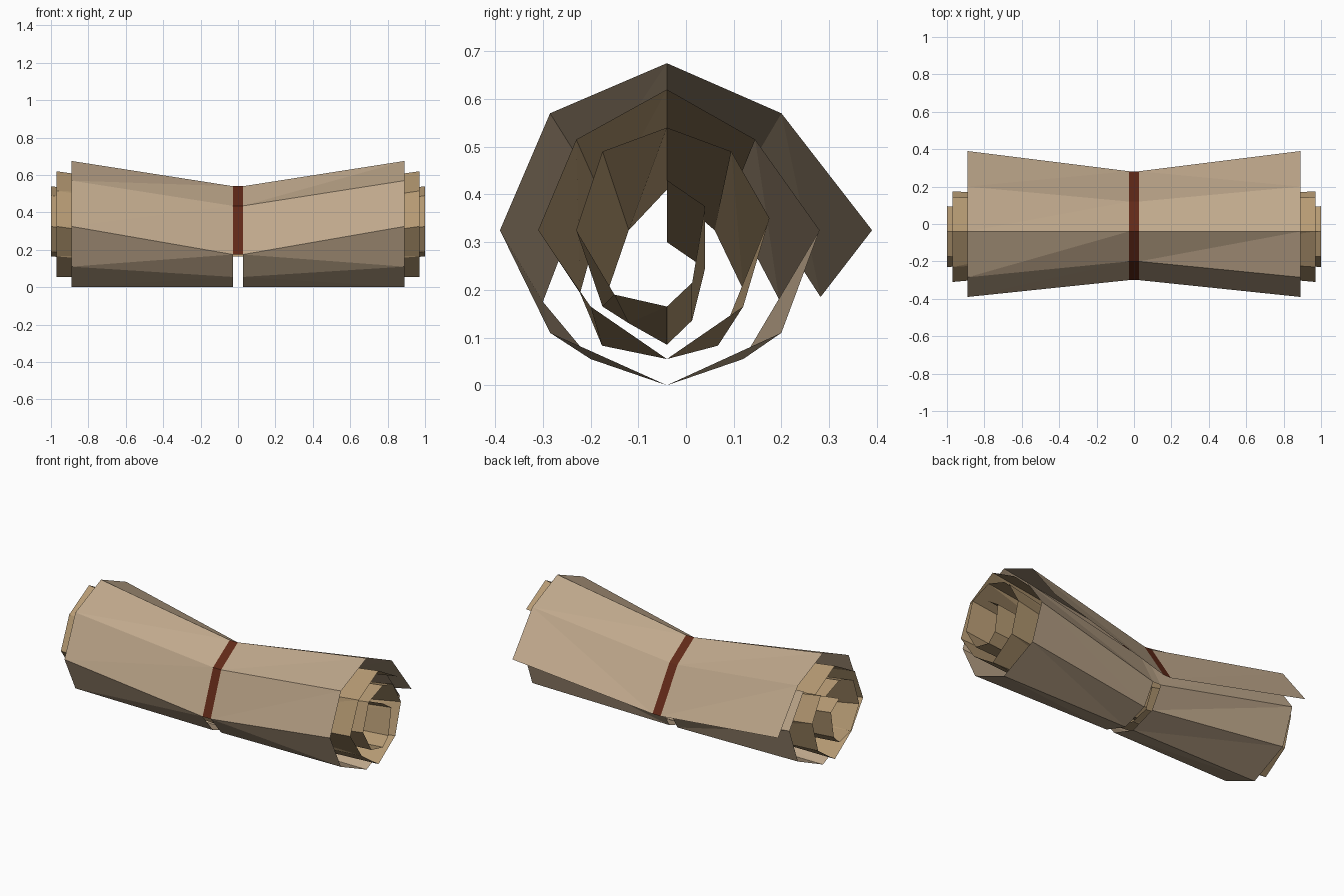
import bpy


def material(name, rgb):
    m = bpy.data.materials.new(name)
    m.diffuse_color = (*rgb, 1)
    return m


outer_tan = material("outer_paper", (0.52, 0.39, 0.26))
inner_tan = material("inner_paper", (0.46, 0.32, 0.17))
red = material("band_red", (0.12, 0.022, 0.009))
GAP = 0.027  # half width of the tie


def sheet(name, half_length, points, mat, band_count=0):
    """Pinched roll; each point is (end y, end z, middle y, middle z)."""
    verts, faces, red_faces = [], [], []
    n = len(points)
    for x_end, x_mid in ((-half_length, -GAP), (half_length, GAP)):
        verts += [(x_end, p[0], p[1]) for p in points]
        verts += [(x_mid, p[2], p[3]) for p in points]
    for side in (0, 1):
        e, m = side * 2 * n, side * 2 * n + n
        for i in range(n - 1):
            a, b, c, d = e + i, e + i + 1, m + i + 1, m + i
            if side and points[i][3] > 0.3:
                tris = [(a, b, c), (a, c, d)]
            else:
                tris = [(a, b, d), (b, c, d)]
            faces += [t if side else t[::-1] for t in tris]
    # narrow bridge in the middle, open along the underside
    for i in range(n - 1):
        if min(points[i][3], points[i + 1][3]) >= 0.16:
            if i < band_count:
                red_faces.append(len(faces))
            faces.append((n + i, n + i + 1, 3 * n + i + 1, 3 * n + i))
    mesh = bpy.data.meshes.new(name)
    mesh.from_pydata(verts, [], faces)
    mesh.materials.append(mat)
    mesh.materials.append(red)
    for i in red_faces:
        mesh.polygons[i].material_index = 1
    ob = bpy.data.objects.new(name, mesh)
    bpy.context.collection.objects.link(ob)


# outer wrap with loose flap; its bridge forms the tie band
sheet("outer_wrap", 0.89, [
    (0.39, 0.325, 0.282, 0.185), (0.20, 0.57, 0.12, 0.435),
    (-0.04, 0.675, -0.04, 0.54), (-0.285, 0.57, -0.20, 0.435),
    (-0.39, 0.325, -0.30, 0.175), (-0.285, 0.11, -0.20, 0.055),
    (-0.04, 0.0, -0.04, 0.0), (0.20, 0.11, 0.12, 0.055),
    (0.28, 0.325, 0.195, 0.18), (0.145, 0.515, 0.09, 0.38),
], outer_tan, 4)

# second turn of the roll
sheet("middle_wrap", 0.97, [
    (0.145, 0.515, 0.09, 0.38), (-0.04, 0.62, -0.04, 0.487),
    (-0.23, 0.515, -0.17, 0.38), (-0.31, 0.325, -0.222, 0.193),
    (-0.20, 0.165, -0.176, 0.083), (-0.04, 0.055, -0.04, 0.055),
    (0.12, 0.165, 0.067, 0.083), (0.175, 0.35, 0.12, 0.20),
    (0.095, 0.49, 0.06, 0.325),
], inner_tan)

# innermost turn
sheet("inner_wrap", 1.0, [
    (0.095, 0.49, 0.06, 0.325), (-0.04, 0.54, -0.04, 0.41),
    (-0.175, 0.49, -0.12, 0.325), (-0.23, 0.325, -0.175, 0.165),
    (-0.15, 0.19, -0.12, 0.13), (-0.04, 0.165, -0.04, 0.085),
    (0.013, 0.215, 0.013, 0.136), (0.04, 0.375, 0.04, 0.245),
    (-0.04, 0.43, -0.04, 0.30),
], inner_tan)
